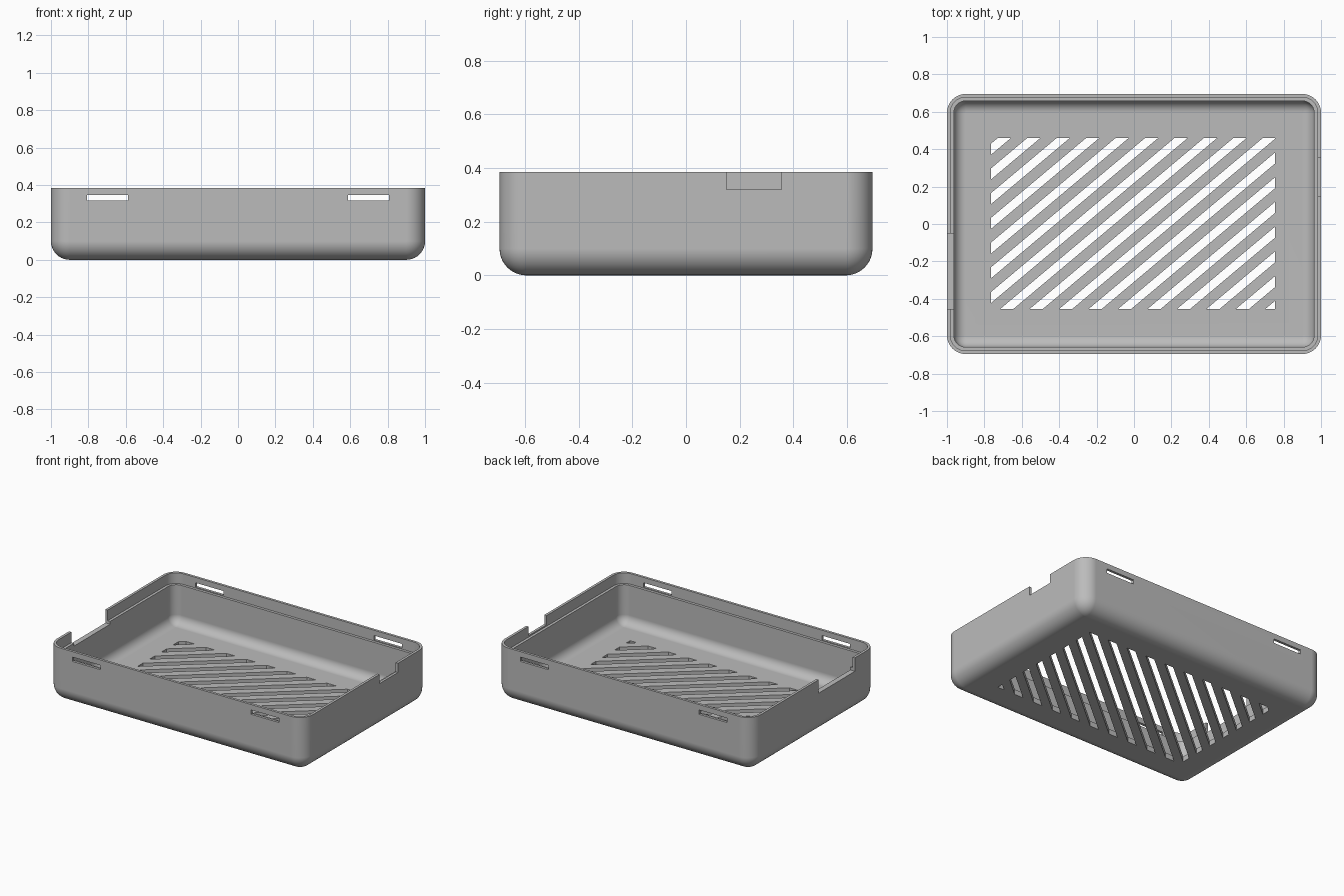
import bpy, bmesh
from math import sin, cos, tan, pi, radians
from mathutils import Vector

cube = bpy.data.objects.get("Cube")
if cube:
    bpy.data.objects.remove(cube)

HX, HY, TOP = 1.0, 0.695, 0.385     # half sizes and height
R, WALL, LIP, LEDGE = 0.1, 0.037, 0.018, 0.31

grey = bpy.data.materials.new("plain grey")
grey.use_nodes = True
colour = (0.5, 0.5, 0.5, 1)
grey.diffuse_color = colour
grey.node_tree.nodes["Principled BSDF"].inputs["Base Color"].default_value = colour


def finish(bm, name):
    bmesh.ops.recalc_face_normals(bm, faces=bm.faces)
    mesh = bpy.data.meshes.new(name)
    bm.to_mesh(mesh)
    bm.free()
    mesh.materials.append(grey)
    obj = bpy.data.objects.new(name, mesh)
    bpy.context.collection.objects.link(obj)
    return obj


def ring(bm, inset, z, steps=10):
    """Rounded rectangle, inset from the outer wall."""
    r = max(R - inset, 0)
    verts = []
    for i, (sx, sy) in enumerate([(1, 1), (-1, 1), (-1, -1), (1, -1)]):
        for k in range(steps + 1):
            a = pi / 2 * (i + k / steps)
            verts.append(bm.verts.new((sx * (HX - inset - r) + r * cos(a),
                                       sy * (HY - inset - r) + r * sin(a), z)))
    return verts


# Tray: wall section from the underside, over the stepped rim, to the floor
N = 10
arc = [pi / 2 * i / N for i in range(N + 1)]
ri = R - WALL
section = [(R - R * sin(a), R - R * cos(a)) for a in arc]
section += [(0, TOP), (LIP, TOP), (LIP, LEDGE), (WALL, LEDGE)]
section += [(R - ri * cos(a), R - ri * sin(a)) for a in arc]
bm = bmesh.new()
rings = [ring(bm, d, z) for d, z in section]
for lo, hi in zip(rings, rings[1:]):
    for i in range(len(lo)):
        j = (i + 1) % len(lo)
        bm.faces.new((lo[i], lo[j], hi[j], hi[i]))
bm.faces.new(rings[0])
bm.faces.new(rings[-1])
bmesh.ops.remove_doubles(bm, verts=bm.verts, dist=1e-5)
bmesh.ops.dissolve_degenerate(bm, edges=bm.edges, dist=1e-5)
tray = finish(bm, "tray")


# Cutter for rim notches and clip slots
def add_box(bm, x0, x1, y0, y1, z0, z1):
    vs = bmesh.ops.create_cube(bm, size=1)["verts"]
    for v in vs:
        v.co = ((x0 + x1) / 2 + v.co.x * (x1 - x0),
                (y0 + y1) / 2 + v.co.y * (y1 - y0),
                (z0 + z1) / 2 + v.co.z * (z1 - z0))


bm = bmesh.new()
add_box(bm, 0.9, 1.1, 0.15, 0.355, 0.32, 0.5)
add_box(bm, -1.1, -0.9, -0.455, -0.05, 0.29, 0.5)
for sx in (-1, 1):
    for sy in (-1, 1):
        x0, x1 = sorted((sx * 0.587, sx * 0.807))
        y0, y1 = sorted((sy * 0.6, sy * 0.8))
        add_box(bm, x0, x1, y0, y1, 0.316, 0.347)
wall_cutter = finish(bm, "wall_cutter")

# Cutter for the slanted vents, clipped to a rectangle
X0, X1, Y0, Y1 = -0.765, 0.755, -0.455, 0.46
ANGLE, PITCH, WIDTH = radians(40), 0.1575, 0.07
bm = bmesh.new()
for k in range(-8, 11):
    base = -0.716 + k * PITCH
    run = (Y1 - Y0) / tan(ANGLE)
    if base + run + WIDTH < X0 + 0.01 or base > X1 - 0.01:
        continue
    part = bmesh.new()
    part.faces.new([part.verts.new(c) for c in (
        (base, Y0, -0.1), (base + WIDTH, Y0, -0.1),
        (base + run + WIDTH, Y1, -0.1), (base + run, Y1, -0.1))])
    for x, side in ((X0, -1), (X1, 1)):
        bmesh.ops.bisect_plane(part, geom=part.verts[:] + part.edges[:] + part.faces[:],
                               plane_co=(x, 0, 0), plane_no=(side, 0, 0), clear_outer=True)
    for face in part.faces:
        low = [bm.verts.new(v.co) for v in face.verts]
        high = [bm.verts.new(v.co + Vector((0, 0, 0.3))) for v in face.verts]
        bm.faces.new(low)
        bm.faces.new(high)
        for i in range(len(low)):
            j = (i + 1) % len(low)
            bm.faces.new((low[i], low[j], high[j], high[i]))
    part.free()
vent_cutter = finish(bm, "vent_cutter")

# Cut the tray, then smooth its rounded edges
bpy.ops.object.select_all(action='DESELECT')
bpy.context.view_layer.objects.active = tray
tray.select_set(True)
for cutter in (wall_cutter, vent_cutter):
    cutter.hide_render = True
    mod = tray.modifiers.new(cutter.name, 'BOOLEAN')
    mod.operation = 'DIFFERENCE'
    mod.solver = 'EXACT'
    mod.object = cutter
    bpy.ops.object.modifier_apply(modifier=mod.name)
    bpy.data.objects.remove(cutter)
bpy.ops.object.shade_smooth_by_angle(angle=radians(30))
weighted = tray.modifiers.new("even shading", 'WEIGHTED_NORMAL')
weighted.keep_sharp = True
